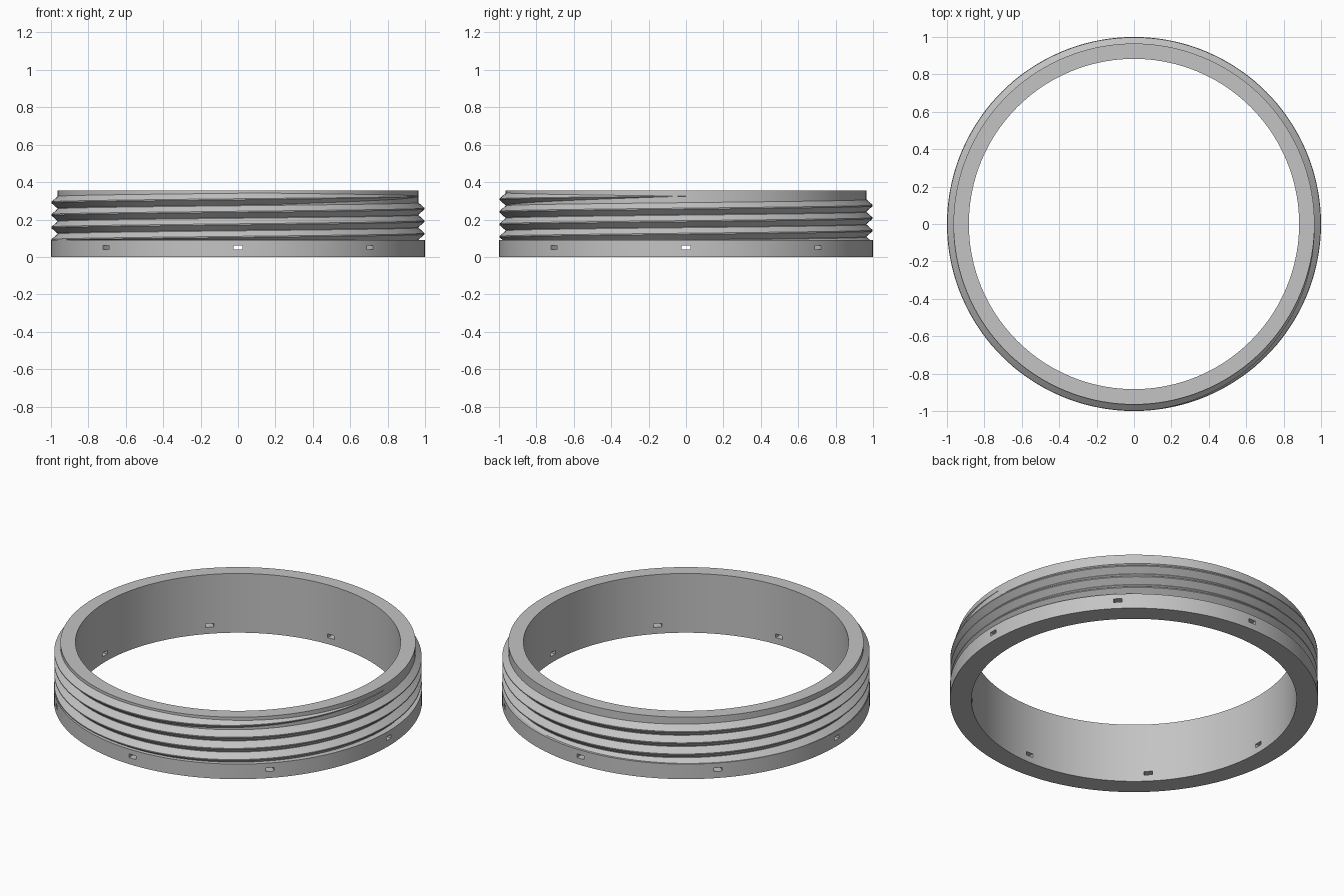
import bpy, bmesh, math

if "Cube" in bpy.data.objects:
    bpy.data.objects.remove(bpy.data.objects["Cube"], do_unlink=True)

SEG = 144
INNER, ROOT, OUTER = 0.883, 0.965, 1.0
BASE_TOP, TOP = 0.09, 0.355
PITCH, END_Z, TURNS = 0.067, 0.325, 4

grey = bpy.data.materials.new("plain grey")
grey.use_nodes = True
colour = (0.55, 0.55, 0.55, 1)
grey.diffuse_color = colour
grey.node_tree.nodes["Principled BSDF"].inputs["Base Color"].default_value = colour


def mesh_object(name, bm):
    bmesh.ops.recalc_face_normals(bm, faces=bm.faces)
    mesh = bpy.data.meshes.new(name)
    bm.to_mesh(mesh)
    bm.free()
    obj = bpy.data.objects.new(name, mesh)
    bpy.context.collection.objects.link(obj)
    mesh.materials.append(grey)
    return obj


def sweep(name, sections, closed):
    """Join matching cross-sections into one solid."""
    bm = bmesh.new()
    loops = [[bm.verts.new(p) for p in s] for s in sections]
    n = len(loops[0])
    pairs = list(zip(loops, loops[1:]))
    if closed:
        pairs.append((loops[-1], loops[0]))
    else:
        bm.faces.new(loops[0])
        bm.faces.new(loops[-1])
    for a, b in pairs:
        for i in range(n):
            j = (i + 1) % n
            bm.faces.new((a[i], a[j], b[j], b[i]))
    return mesh_object(name, bm)


def around(angle, points):
    return [(r * math.cos(angle), r * math.sin(angle), z) for r, z in points]


def smooth(obj):
    bpy.ops.object.select_all(action="DESELECT")
    obj.select_set(True)
    bpy.context.view_layer.objects.active = obj
    bpy.ops.object.shade_smooth_by_angle(angle=math.radians(25))


# Ring body with a wider base band
profile = [(INNER, 0), (OUTER, 0), (OUTER, BASE_TOP), (ROOT, BASE_TOP), (ROOT, TOP), (INNER, TOP)]
body = sweep("ring_body", [around(math.tau * i / SEG, profile) for i in range(SEG)], True)

# Eight radial slots through the base band
bm = bmesh.new()
for i in range(8):
    a = math.tau * i / 8
    slot = bmesh.ops.create_cube(bm, size=1)["verts"]
    bmesh.ops.scale(bm, vec=(0.3, 0.046, 0.022), verts=slot)
    bmesh.ops.translate(bm, vec=(0.94, 0, 0.05), verts=slot)
    for v in slot:
        x, y, z = v.co
        v.co = (x * math.cos(a) - y * math.sin(a), x * math.sin(a) + y * math.cos(a), z)
cutter = mesh_object("slot_cutter", bm)
cut = body.modifiers.new("slots", "BOOLEAN")
cut.operation = "DIFFERENCE"
cut.solver = "EXACT"
cut.object = cutter
bpy.context.view_layer.objects.active = body
body.select_set(True)
bpy.ops.object.modifier_apply(modifier=cut.name)
bpy.data.objects.remove(cutter, do_unlink=True)
smooth(body)

# Right-handed screw thread that fades out at the upper end
sections = []
steps = TURNS * SEG
for i in range(steps + 1):
    left = (steps - i) / SEG                      # turns left before the end
    z = END_Z - left * PITCH
    full = max(0.04, min(1, left / 0.23))         # run-out of the tooth
    crest = ROOT + (OUTER - 0.002 - ROOT) * full
    half = PITCH * 0.48 * full
    flat = 0.003 * full
    tooth = [(ROOT - 0.01, z - half), (ROOT, z - half), (crest, z - flat),
             (crest, z + flat), (ROOT, z + half), (ROOT - 0.01, z + half)]
    tooth = [(r, max(h, BASE_TOP - 0.01)) for r, h in tooth]
    sections.append(around(math.tau * i / SEG, tooth))
thread = sweep("screw_thread", sections, False)
smooth(thread)
